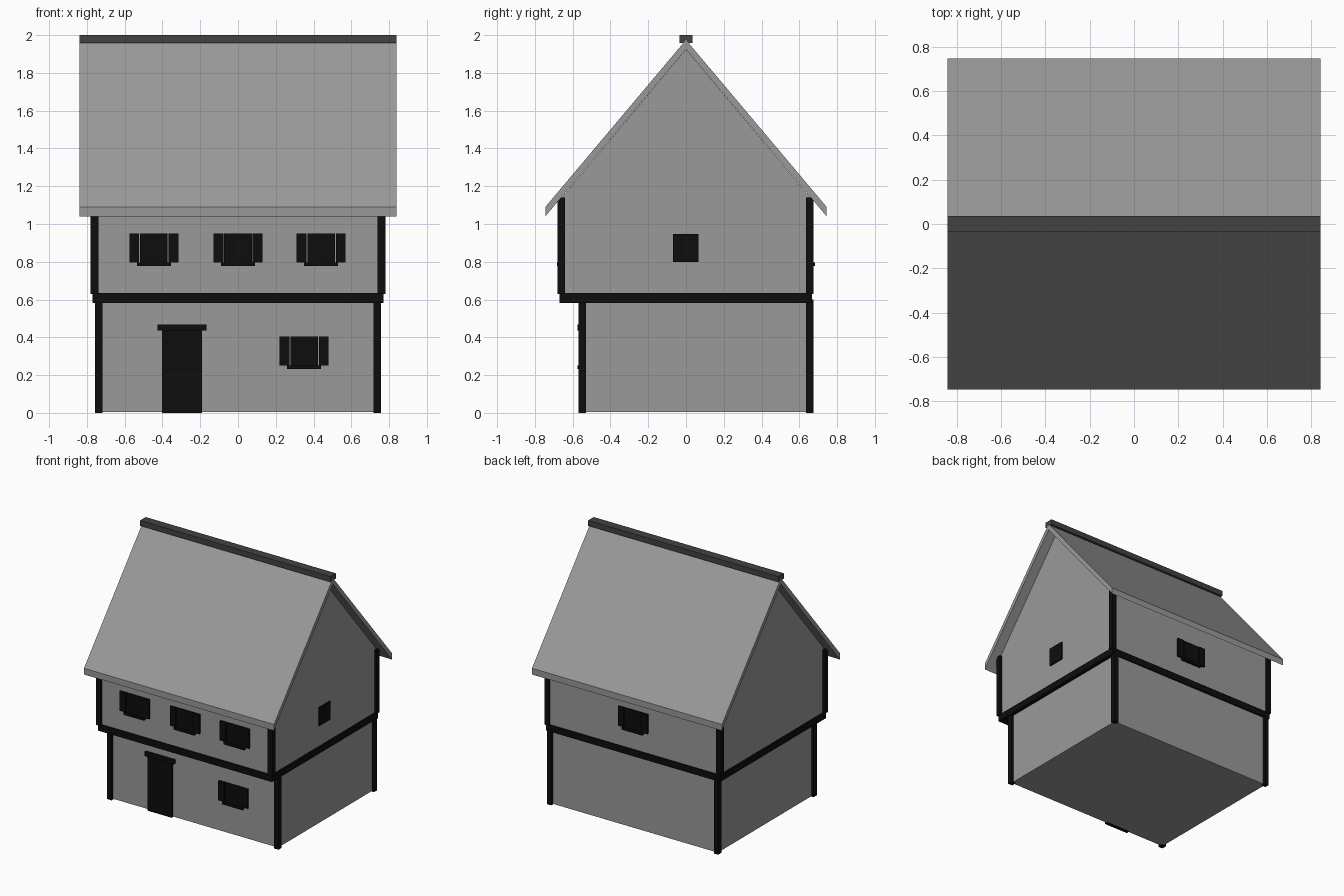
import bpy, bmesh

if "Cube" in bpy.data.objects:
    bpy.data.objects.remove(bpy.data.objects["Cube"])


def material(name, v):
    m = bpy.data.materials.new(name)
    m.diffuse_color = (v, v, v, 1)
    m.use_nodes = True
    m.node_tree.nodes["Principled BSDF"].inputs["Base Color"].default_value = m.diffuse_color
    return m


PLASTER = material("grey plaster", 0.32)
ROOF = material("grey roof", 0.32)
RIDGE = material("dark grey ridge", 0.055)
TIMBER = material("black timber", 0.004)


def finish(name, bm, mat):
    bmesh.ops.recalc_face_normals(bm, faces=bm.faces)
    me = bpy.data.meshes.new(name)
    bm.to_mesh(me)
    bm.free()
    me.materials.append(mat)
    ob = bpy.data.objects.new(name, me)
    bpy.context.collection.objects.link(ob)
    return ob


def box(name, x, y, z, mat):
    """Box from (low, high) ranges on each axis."""
    bm = bmesh.new()
    bmesh.ops.create_cube(bm, size=1)
    for v in bm.verts:
        for i, (a, b) in enumerate((x, y, z)):
            v.co[i] = (a + b) / 2 + v.co[i] * (b - a)
    return finish(name, bm, mat)


def prism(name, profile, half, mat):
    """Extrude a (y, z) profile along x."""
    bm = bmesh.new()
    face = bm.faces.new([bm.verts.new((-half, y, z)) for y, z in profile])
    out = bmesh.ops.extrude_face_region(bm, geom=[face])
    for v in out["geom"]:
        if isinstance(v, bmesh.types.BMVert):
            v.co.x = half
    return finish(name, bm, mat)


# Storeys, with the upper one jutting out at the front
box("lower_wall", (-0.74, 0.74), (-0.55, 0.655), (0.005, 0.60), PLASTER)
box("upper_wall", (-0.76, 0.76), (-0.66, 0.66), (0.60, 1.137), PLASTER)
box("floor_band", (-0.77, 0.77), (-0.67, 0.668), (0.582, 0.635), TIMBER)

# Corner posts
for side in (-1, 1):
    for storey, xo, xi, ends, z in (
            ("lower", 0.757, 0.718, ((-0.57, -0.53), (0.635, 0.675)), (0, 0.60)),
            ("upper", 0.78, 0.738, ((-0.68, -0.64), (0.635, 0.675)), (0.63, 1.14))):
        for y in ends:
            box(storey + "_corner_post", sorted((side * xo, side * xi)), y, z, TIMBER)

# Gable, roof slopes and ridge
prism("gable", [(-0.66, 1.137), (0.66, 1.137), (0, 1.924)], 0.76, PLASTER)
prism("roof", [(-0.745, 1.04), (-0.745, 1.09), (0, 1.975), (0.745, 1.09),
               (0.745, 1.04), (0, 1.925)], 0.84, ROOF)
box("ridge_cap", (-0.84, 0.84), (-0.035, 0.035), (1.957, 2.0), RIDGE)


def window(cx, z0, wall, out):
    """Shuttered window on a front (out=-1) or back (out=1) wall."""
    def depth(d):
        return sorted((wall - out * 0.01, wall + out * d))
    z = (z0, z0 + 0.155)
    box("window_frame", (cx - 0.073, cx + 0.073), depth(0.01), z, TIMBER)
    for s in (-1, 1):
        box("shutter", sorted((cx + s * 0.078, cx + s * 0.13)), depth(0.015), z, TIMBER)
    box("window_sill", (cx - 0.09, cx + 0.09), depth(0.024), (z0 - 0.018, z0 + 0.002), TIMBER)


for cx in (-0.445, 0, 0.44):
    window(cx, 0.795, -0.66, -1)
window(0, 0.795, 0.66, 1)
window(0.35, 0.25, -0.55, -1)
box("side_window", (0.75, 0.77), (-0.07, 0.067), (0.80, 0.947), TIMBER)

# Door
box("door", (-0.403, -0.19), (-0.565, -0.54), (0, 0.44), TIMBER)
box("door_lintel", (-0.425, -0.168), (-0.575, -0.54), (0.435, 0.467), TIMBER)
